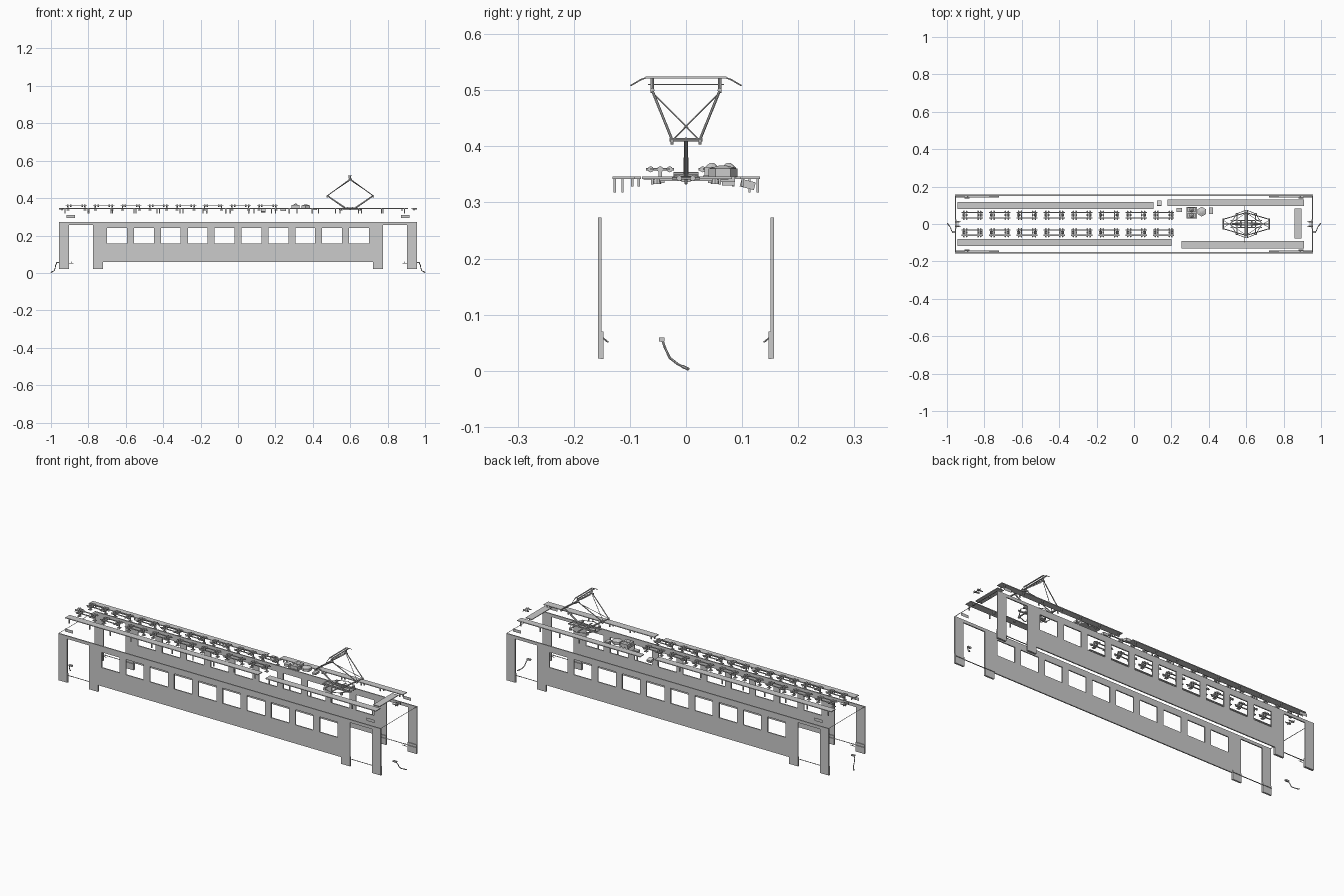
import bpy, bmesh, math
from mathutils import Vector, Matrix


def finish(name, bm, smooth=False):
    bmesh.ops.recalc_face_normals(bm, faces=bm.faces)
    me = bpy.data.meshes.new(name)
    bm.to_mesh(me)
    bm.free()
    ob = bpy.data.objects.new(name, me)
    bpy.context.collection.objects.link(ob)
    if smooth:
        bpy.context.view_layer.objects.active = ob
        ob.select_set(True)
        bpy.ops.object.shade_smooth_by_angle(angle=math.radians(40))
        ob.select_set(False)
    return ob


def box(bm, x0, x1, y0, y1, z0, z1, tilt=0):
    c = Vector(((x0 + x1) / 2, (y0 + y1) / 2, (z0 + z1) / 2))
    m = Matrix.Translation(c) @ Matrix.Rotation(tilt, 4, 'X') @ Matrix.Diagonal((x1 - x0, y1 - y0, z1 - z0, 1))
    bmesh.ops.create_cube(bm, size=1, matrix=m)


def rod(bm, p, q, r, r2=None, n=8):
    p, q = Vector(p), Vector(q)
    d = q - p
    m = Matrix.Translation((p + q) / 2) @ d.to_track_quat('Z', 'Y').to_matrix().to_4x4()
    bmesh.ops.create_cone(bm, cap_ends=True, segments=n, radius1=r, radius2=r if r2 is None else r2,
                          depth=d.length, matrix=m)


def path(bm, pts, r, n=8):
    for a, b in zip(pts, pts[1:]):
        rod(bm, a, b, r, n=n)


def quad(bm, *pts):
    bm.faces.new([bm.verts.new(p) for p in pts])


# Side walls: a grid of panels with window and door openings left out
wins = [-0.647 + 0.1438 * i for i in range(10)]
xs = [-0.957, -0.904, -0.775, -0.722]
for w in wins:
    xs += [w - 0.053, w + 0.053]
xs += [0.722, 0.775, 0.904, 0.957]
zs = [0.022, 0.058, 0.158, 0.24, 0.257, 0.273]
for s, side in ((-1, "front"), (1, "back")):
    bm = bmesh.new()
    for i in range(len(xs) - 1):
        for j in range(len(zs) - 1):
            cx, cz = (xs[i] + xs[i + 1]) / 2, (zs[j] + zs[j + 1]) / 2
            ax = abs(cx)
            if 0.775 < ax < 0.904 and cz < 0.257:
                continue
            if ax < 0.722 and cz < 0.058:
                continue
            if 0.158 < cz < 0.24 and any(abs(cx - w) < 0.01 for w in wins):
                continue
            y = s * 0.154
            quad(bm, (xs[i], y, zs[j]), (xs[i + 1], y, zs[j]), (xs[i + 1], y, zs[j + 1]), (xs[i], y, zs[j + 1]))
    bmesh.ops.remove_doubles(bm, verts=bm.verts, dist=1e-5)
    wall = finish(side + "_side_wall", bm)
    mod = wall.modifiers.new("thickness", 'SOLIDIFY')
    mod.thickness, mod.offset = 0.006, 0

    # Door post feet, thresholds, step brackets and end sign plates
    bm = bmesh.new()
    for e in (-1, 1):
        for a, b in ((0.722, 0.775), (0.904, 0.957)):
            x0, x1 = sorted((e * a, e * b))
            y0, y1 = sorted((s * 0.147, s * 0.152))
            box(bm, x0, x1, y0, y1, 0.021, 0.07)
        x0, x1 = e * 0.722, e * 0.957
        quad(bm, (x0, s * 0.143, 0.057), (x1, s * 0.143, 0.057), (x1, s * 0.15, 0.057), (x0, s * 0.15, 0.057))
        rod(bm, (e * 0.89, s * 0.15, 0.06), (e * 0.89, s * 0.139, 0.051), 0.0015)
        rod(bm, (e * 0.88, s * 0.139, 0.052), (e * 0.905, s * 0.139, 0.052), 0.0015)
        x0, x1 = e * 0.872, e * 0.918
        quad(bm, (x0, s * 0.155, 0.293), (x1, s * 0.155, 0.293), (x1, s * 0.155, 0.309), (x0, s * 0.155, 0.309))
    finish(side + "_door_fittings", bm)

# Thin flat strips joining the walls at each end
bm = bmesh.new()
for e in (-1, 1):
    a, b = e * 0.953, e * 0.957
    quad(bm, (a, -0.151, 0.273), (b, -0.151, 0.273), (b, 0.151, 0.273), (a, 0.151, 0.273))
finish("end_strips", bm)

# Roof walkway boards with legs
boards = [(-0.944, 0.105, 0.08, 0.117), (0.18, 0.91, 0.097, 0.132),
          (-0.944, 0.2, -0.117, -0.08), (0.254, 0.91, -0.131, -0.092)]
bm = bmesh.new()
for x0, x1, y0, y1 in boards:
    box(bm, x0, x1, y0, y1, 0.342, 0.346)
    n = round((x1 - x0) / 0.13)
    for i in range(n + 1):
        x = x0 + 0.02 + (x1 - x0 - 0.04) * i / n
        for y in (y0 + 0.004, y1 - 0.004):
            box(bm, x - 0.003, x + 0.003, y - 0.002, y + 0.002, 0.318 if abs(y) > 0.105 else 0.328, 0.343)
box(bm, 0.857, 0.895, -0.078, 0.082, 0.342, 0.346)
for y in (-0.06, 0, 0.06):
    box(bm, 0.873, 0.879, y - 0.002, y + 0.002, 0.332, 0.343)
finish("roof_walkways", bm)

# Two rows of roof resistor frames
bm = bmesh.new()
for yc in (-0.046, 0.047):
    for i in range(8):
        xc = -0.864 + 0.146 * i
        for dy in (-0.014, 0.014):
            box(bm, xc - 0.057, xc + 0.057, yc + dy - 0.003, yc + dy + 0.003, 0.358, 0.361)
        for dx in (-0.045, -0.03, 0.03, 0.045):
            x = xc + dx
            rod(bm, (x, yc - 0.025, 0.359), (x, yc + 0.025, 0.359), 0.0022, n=6)
            for dy in (-0.017, 0, 0.017):
                rod(bm, (x - 0.004, yc + dy, 0.359), (x + 0.004, yc + dy, 0.359), 0.0055)
        for dx in (-0.045, 0.045):
            box(bm, xc + dx - 0.003, xc + dx + 0.003, yc - 0.003, yc + 0.003, 0.336, 0.359)
            box(bm, xc + dx - 0.008, xc + dx + 0.008, yc - 0.008, yc + 0.008, 0.335, 0.338)
finish("roof_resistors", bm)

# Roof equipment boxes and cable clips
bm = bmesh.new()
for y in (0.046, 0.076):
    box(bm, 0.286, 0.33, y - 0.013, y + 0.013, 0.347, 0.363)
    rod(bm, (0.308, y, 0.363), (0.308, y, 0.37), 0.012, 0.004)
box(bm, 0.28, 0.336, 0.03, 0.09, 0.344, 0.348)
rod(bm, (0.362, 0.066, 0.345), (0.362, 0.066, 0.36), 0.026, n=6)
rod(bm, (0.362, 0.066, 0.36), (0.362, 0.066, 0.366), 0.026, 0.006, n=6)
box(bm, 0.122, 0.148, 0.097, 0.123, 0.325, 0.339, tilt=-0.25)
box(bm, 0.228, 0.256, 0.064, 0.086, 0.33, 0.344)
box(bm, 0.402, 0.422, 0.054, 0.087, 0.336, 0.346)
finish("roof_equipment", bm)

# Pantograph base frame with insulators
bm = bmesh.new()
X = 0.6
for y in (-0.018, 0.018):
    box(bm, X - 0.085, X + 0.085, y - 0.003, y + 0.003, 0.342, 0.348)
for dx in (-0.05, 0, 0.05):
    box(bm, X + dx - 0.003, X + dx + 0.003, -0.058, 0.058, 0.338, 0.342)
for dx in (-0.05, 0.05):
    for y in (-0.052, 0.052):
        rod(bm, (X + dx, y, 0.333), (X + dx, y, 0.346), 0.008, 0.005)
for e in (-1, 1):
    rod(bm, (X + e * 0.03, -0.022, 0.35), (X + e * 0.03, 0.022, 0.35), 0.004)
    path(bm, [(X + e * 0.085, 0, 0.345), (X + e * 0.05, e * 0.055, 0.343), (X, e * 0.075, 0.343),
              (X - e * 0.05, e * 0.055, 0.343), (X - e * 0.085, 0, 0.345)], 0.002, 6)
box(bm, X - 0.06, X + 0.06, -0.008, 0.008, 0.336, 0.343)
finish("pantograph_base", bm)

# Pantograph arms: single lower arms, braced upper frames
bm = bmesh.new()
for e in (-1, 1):
    ex, tx = X + e * 0.123, X + e * 0.004
    rod(bm, (X + e * 0.03, 0, 0.349), (ex, 0, 0.413), 0.0045, 0.0035)
    rod(bm, (X - e * 0.03, 0.004 * e, 0.344), (X + e * 0.03, 0.004 * e, 0.352), 0.0015, n=6)
    rod(bm, (ex, -0.029, 0.412), (ex, 0.029, 0.412), 0.0032)
    for s in (-1, 1):
        rod(bm, (ex, s * 0.025, 0.412), (tx, s * 0.06, 0.499), 0.0025)
        rod(bm, (ex, s * 0.021, 0.414), (tx, -s * 0.057, 0.493), 0.0014, n=6)
        rod(bm, (ex, s * 0.022, 0.408), (ex, s * 0.028, 0.408), 0.005)
for s in (-1, 1):
    rod(bm, (X, s * 0.06, 0.495), (X, s * 0.06, 0.521), 0.003)
    rod(bm, (X - 0.009, s * 0.06, 0.5), (X + 0.009, s * 0.06, 0.5), 0.004)
rod(bm, (X, -0.068, 0.51), (X, 0.068, 0.51), 0.0009, n=6)
finish("pantograph_arms", bm, True)

# Contact strips with drooping horns
bm = bmesh.new()
for dx in (-0.007, 0.007):
    box(bm, X + dx - 0.003, X + dx + 0.003, -0.072, 0.072, 0.521, 0.524)
    for s in (-1, 1):
        path(bm, [(X + dx, s * 0.07, 0.5225), (X + dx, s * 0.08, 0.519), (X + dx, s * 0.099, 0.508)], 0.0013, 6)
finish("pantograph_contact_strips", bm)

# Roof-end horns and hanging hoses
for e, end in ((-1, "left"), (1, "right")):
    bm = bmesh.new()
    rod(bm, (e * 0.95, -0.025, 0.343), (e * 0.95, 0.025, 0.343), 0.002, n=6)
    rod(bm, (e * 0.925, 0.012, 0.343), (e * 0.957, 0.012, 0.343), 0.002, 0.005)
    rod(bm, (e * 0.925, -0.012, 0.343), (e * 0.957, -0.012, 0.343), 0.002, 0.005)
    rod(bm, (e * 0.94, 0, 0.333), (e * 0.94, 0, 0.343), 0.003)
    finish(end + "_roof_horn", bm)

    bm = bmesh.new()
    box(bm, e * 0.962 - 0.01, e * 0.962 + 0.01, -0.048, -0.038, 0.052, 0.059)
    path(bm, [(e * 0.968, -0.042, 0.054), (e * 0.975, -0.038, 0.042), (e * 0.978, -0.029, 0.023),
              (e * 0.983, -0.015, 0.012), (e * 0.997, 0.002, 0.0035)], 0.0022)
    rod(bm, (e * 0.99, -0.006, 0.0075), (e * 0.999, 0.004, 0.003), 0.003)
    finish(end + "_hose", bm, True)
